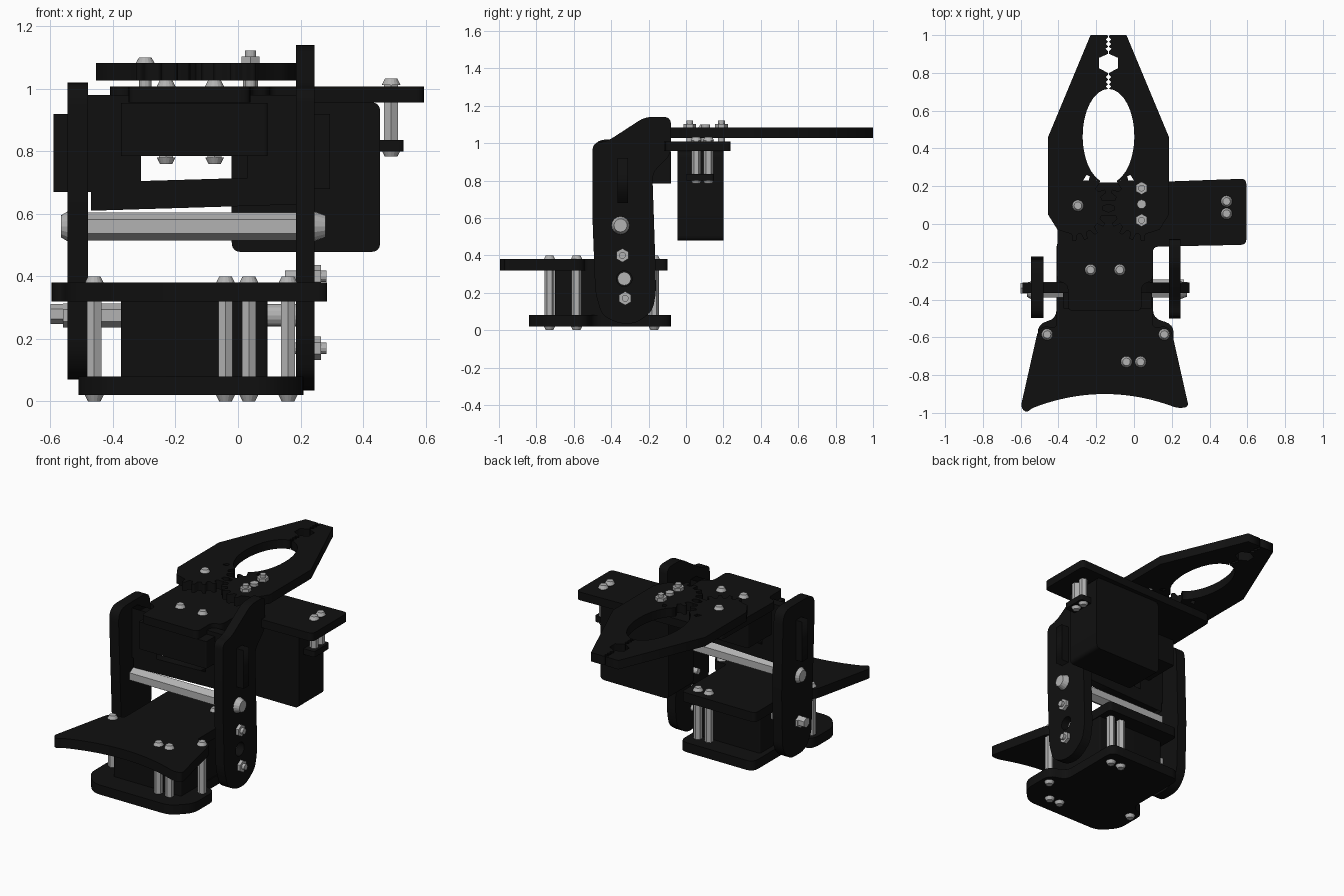
import bpy, bmesh, math
from mathutils import Matrix, Vector

old = bpy.data.objects.get("Cube")
if old:
    bpy.data.objects.remove(old, do_unlink=True)


def material(name, value):
    m = bpy.data.materials.new(name)
    m.use_nodes = True
    color = (value, value, value, 1)
    m.diffuse_color = color
    m.node_tree.nodes["Principled BSDF"].inputs["Base Color"].default_value = color
    return m


BLACK = material("black acrylic", 0.005)
METAL = material("brushed metal", 0.45)

# Local (a, b, depth) axes to world, for parts lying across each axis
FRAMES = {
    "z": Matrix.Identity(4),
    "x": Matrix(((0, 0, 1, 0), (1, 0, 0, 0), (0, 1, 0, 0), (0, 0, 0, 1))),
    "y": Matrix(((1, 0, 0, 0), (0, 0, -1, 0), (0, 1, 0, 0), (0, 0, 0, 1))),
}


def add(name, mesh, mat):
    ob = bpy.data.objects.new(name, mesh)
    mesh.materials.clear()
    mesh.materials.append(mat)
    bpy.context.collection.objects.link(ob)
    return ob


def rounded(pts, r):
    """Outline with each corner softened by a short arc."""
    if r == 0:
        return pts
    out, n = [], len(pts)
    for i in range(n):
        p, c, q = (Vector(pts[(i + k) % n]) for k in (-1, 0, 1))
        a = c + (p - c).normalized() * min(r, (p - c).length * 0.45)
        b = c + (q - c).normalized() * min(r, (q - c).length * 0.45)
        for t in (0, 0.25, 0.5, 0.75, 1):
            out.append(tuple(a * (1 - t) ** 2 + c * 2 * t * (1 - t) + b * t * t))
    return out


def plate(name, pts, axis, lo, hi, r=0.0, holes=()):
    """Flat cut sheet from an outline, with optional holes."""
    cu = bpy.data.curves.new(name, "CURVE")
    cu.dimensions, cu.fill_mode = "2D", "BOTH"
    cu.extrude = (hi - lo) / 2
    for loop in [rounded(pts, r), *holes]:
        sp = cu.splines.new("POLY")
        sp.points.add(len(loop) - 1)
        for point, co in zip(sp.points, loop):
            point.co = (co[0], co[1], 0, 1)
        sp.use_cyclic_u = True
    tmp = bpy.data.objects.new("outline", cu)
    bpy.context.collection.objects.link(tmp)
    bpy.context.view_layer.update()
    mesh = bpy.data.meshes.new_from_object(tmp.evaluated_get(bpy.context.evaluated_depsgraph_get()))
    bpy.data.objects.remove(tmp, do_unlink=True)
    mid = (lo + hi) / 2
    mesh.transform(FRAMES[axis] @ Matrix.Translation((0, 0, -mid if axis == "y" else mid)))
    return add(name, mesh, BLACK)


def rect(a0, a1, b0, b1):
    return [(a0, b0), (a1, b0), (a1, b1), (a0, b1)]


def circle(a, b, r, n=20):
    return [(a + r * math.cos(math.tau * i / n), b + r * math.sin(math.tau * i / n)) for i in range(n)]


def rod(name, a, b, axis, lo, hi, r, sides=6, r2=None):
    bm = bmesh.new()
    bmesh.ops.create_cone(bm, cap_ends=True, segments=sides, radius1=r,
                          radius2=r if r2 is None else r2, depth=hi - lo)
    mesh = bpy.data.meshes.new(name)
    bm.to_mesh(mesh)
    bm.free()
    mesh.transform(FRAMES[axis] @ Matrix.Translation((a, b, (lo + hi) / 2)))
    return add(name, mesh, METAL)


def post(name, x, y, lo, hi):
    """Hex standoff with a domed screw head at each end."""
    rod(name, x, y, "z", lo + 0.02, hi - 0.02, 0.026)
    rod(name + "_top_head", x, y, "z", hi - 0.02, hi, 0.03, 16, 0.02)
    rod(name + "_bottom_head", x, y, "z", lo, lo + 0.02, 0.02, 16, 0.03)


# Base: two sheets with a servo and standoffs between them
MID = -0.155
tail = [(MID + 0.385 * t, -0.9 - 0.075 * t * t) for t in [i / 8 for i in range(-8, 9)]]
plate("base_top_sheet", tail + [(0.29, -0.97), (0.2, -0.57), (0.17, -0.54), (0.1, -0.55), (0.1, -0.1),
      (-0.41, -0.1), (-0.41, -0.55), (-0.48, -0.54), (-0.51, -0.57), (-0.6, -0.97), (-0.57, -1.0)],
      "z", 0.32, 0.38, 0.025)
plate("base_bottom_sheet", [(-0.42, -0.84), (0.11, -0.84), (0.21, -0.74), (0.21, -0.53), (0.1, -0.5),
      (0.1, -0.08), (-0.41, -0.08), (-0.41, -0.5), (-0.51, -0.53), (-0.51, -0.74)], "z", 0.02, 0.08, 0.05)
plate("base_servo", rect(-0.375, 0.095, -0.7, -0.2), "z", 0.08, 0.32, 0.01)
for i, (x, y) in enumerate([(-0.46, -0.585), (0.16, -0.585), (-0.04, -0.73), (0.035, -0.73),
                            (-0.04, -0.17), (0.035, -0.17)]):
    post(f"base_post_{i}", x, y, 0.0, 0.4)

# Side arms
plate("right_arm", [(-0.5, 0.98), (-0.48, 0.5), (-0.465, 0.15), (-0.4, 0.07), (-0.25, 0.07), (-0.18, 0.15),
      (-0.17, 0.5), (-0.185, 0.98), (-0.22, 1.02), (-0.46, 1.02)], "x", -0.545, -0.48, 0.05)
plate("left_arm", [(-0.485, 0.2), (-0.45, 0.08), (-0.36, 0.035), (-0.27, 0.035), (-0.18, 0.1),
      (-0.16, 0.2), (-0.165, 0.4), (-0.18, 0.84), (-0.08, 0.94), (-0.08, 1.14), (-0.22, 1.14),
      (-0.42, 1.01), (-0.5, 1.0), (-0.5, 0.6)], "x", 0.185, 0.245, 0.04,
      [circle(-0.33, 0.275, 0.042)])

# Shafts, cross rod and arm screws
rod("right_shaft", -0.34, 0.275, "x", -0.56, -0.375, 0.038)
rod("right_shaft_nut", -0.34, 0.28, "x", -0.6, -0.545, 0.032)
rod("left_shaft", -0.33, 0.275, "x", 0.095, 0.2, 0.036, 16)
rod("cross_rod", -0.35, 0.56, "x", -0.545, 0.245, 0.045)
rod("cross_rod_left_head", -0.35, 0.56, "x", 0.245, 0.28, 0.048, 16, 0.035)
rod("cross_rod_right_head", -0.35, 0.56, "x", -0.567, -0.545, 0.035, 16, 0.048)
for z, y in ((0.4, -0.34), (0.17, -0.325)):
    rod("arm_nut", y, z, "x", 0.245, 0.265, 0.037, 6)
    rod("arm_screw", y, z, "x", 0.15, 0.283, 0.018, 12)

# Cross sheet tabbed through both arms, and the wrist servo it carries
plate("cross_sheet", [(-0.47, 0.61), (0.185, 0.63), (0.185, 0.68), (0.295, 0.68), (0.295, 0.92),
      (0.185, 0.92), (0.185, 0.98), (-0.48, 0.98), (-0.48, 0.92), (-0.59, 0.92), (-0.59, 0.67),
      (-0.47, 0.67)], "y", -0.365, -0.31, 0, [[(-0.31, 0.705), (0.03, 0.715), (0.03, 0.93), (-0.31, 0.93)]])
plate("wrist_servo", rect(-0.375, 0.095, -0.45, -0.08), "z", 0.785, 0.955, 0.01)

# Gripper deck with screws
plate("gripper_deck", [(-0.35, -0.46), (0.04, -0.46), (0.04, -0.32), (0.1, -0.3), (0.1, -0.12), (0.595, -0.11),
      (0.595, 0.24), (0.18, 0.225), (-0.4, 0.215), (-0.41, -0.3), (-0.35, -0.32)], "z", 0.957, 1.008, 0.03)
for x in (-0.23, -0.075):
    post("wrist_screw", x, -0.243, 0.76, 1.028)

# Gripper servo hung under the deck
plate("gripper_servo", rect(-0.02, 0.455, 0.478, 0.957), "y", -0.045, 0.2, 0.03)
plate("servo_clamp", rect(0.44, 0.53, 0.0, 0.15), "z", 0.8, 0.836, 0.015)
for y in (0.055, 0.12):
    post("servo_post", 0.49, y, 0.783, 1.033)


# Geared jaws, one mirrored from the other about the grip line
def jaw(name, side):
    pts = [(0.095, 1.0), (0.005, 1.0)]
    for top in (0.99, 0.79):
        pts += [(0.015 if i % 2 else 0.002, top - i * 0.0125) for i in range(7)]
        if top > 0.9:
            pts += [(0.004, 0.9), (0.05, 0.88), (0.05, 0.825), (0.004, 0.8)]
    for i in range(1, 15):
        a = math.radians(90 - i * 11.5)
        pts.append((0.137 * math.cos(a), 0.465 + 0.25 * math.sin(a)))
    for i in range(9):
        a = math.radians(112 + i * 20)
        for da, r in ((-6, 0.145), (-3, 0.18), (3, 0.18), (6, 0.145)):
            b = a + math.radians(da)
            pts.append((0.175 + r * math.cos(b), 0.09 + r * math.sin(b)))
    pts += [(0.27, -0.03), (0.32, 0.05), (0.32, 0.46)]
    plate(name, [(-0.135 + side * u, v) for u, v in pts], "z", 1.027, 1.083)


jaw("left_jaw", 1)
jaw("right_jaw", -1)

# Jaw pivots
rod("right_pivot_head", -0.297, 0.097, "z", 1.083, 1.1, 0.03, 16, 0.02)
rod("right_pivot_pin", -0.297, 0.097, "z", 1.0, 1.083, 0.02, 12)
rod("left_pivot_pin", 0.04, 0.105, "z", 1.0, 1.1, 0.024, 16)
for y in (0.02, 0.19):
    rod("jaw_nut", 0.04, y, "z", 1.083, 1.103, 0.034)
    rod("jaw_screw", 0.04, y, "z", 1.0, 1.122, 0.018, 12)
